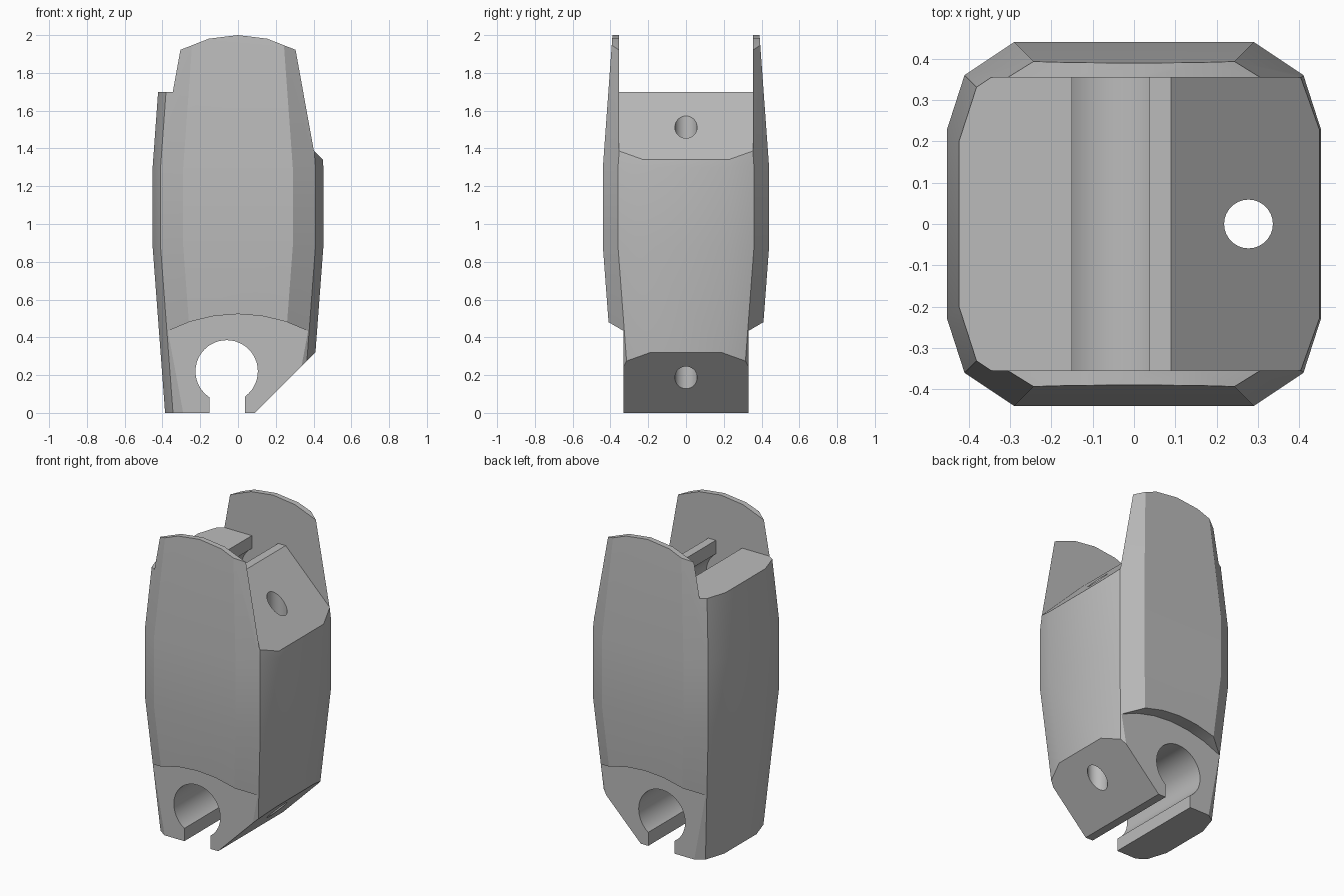
import bpy, bmesh, math

if "Cube" in bpy.data.objects:
    bpy.data.objects.remove(bpy.data.objects["Cube"], do_unlink=True)

grey = bpy.data.materials.new("mid_grey")
grey.use_nodes = True
colour = (0.5, 0.5, 0.5, 1)
grey.diffuse_color = colour
grey.node_tree.nodes["Principled BSDF"].inputs["Base Color"].default_value = colour


def make_object(name, bm):
    bmesh.ops.recalc_face_normals(bm, faces=bm.faces)
    mesh = bpy.data.meshes.new(name)
    bm.to_mesh(mesh)
    bm.free()
    mesh.materials.append(grey)
    obj = bpy.data.objects.new(name, mesh)
    bpy.context.collection.objects.link(obj)
    return obj


def loft(name, rings):
    """Closed solid through rings with equal point counts."""
    bm = bmesh.new()
    loops = [[bm.verts.new(p) for p in ring] for ring in rings]
    for a, b in zip(loops, loops[1:]):
        for i in range(len(a)):
            j = (i + 1) % len(a)
            bm.faces.new((a[i], a[j], b[j], b[i]))
    bm.faces.new(loops[0])
    bm.faces.new(loops[-1])
    return make_object(name, bm)


def prism(name, outline, y0, y1):
    """Extrude an x-z outline along y."""
    return loft(name, [[(x, y, z) for x, z in outline] for y in (y0, y1)])


def circle(cx, cy, r, n):
    return [(cx + r * math.cos(2 * math.pi * i / n),
             cy + r * math.sin(2 * math.pi * i / n)) for i in range(n)]


def arc(half_width, end, peak, steps):
    """Shallow circular crown from -half_width to half_width."""
    rise = peak - end
    r = (half_width ** 2 + rise ** 2) / (2 * rise)
    xs = [half_width * (2 * i / steps - 1) for i in range(steps + 1)]
    return [(x, peak - r + math.sqrt(r * r - x * x)) for x in xs]


def section(z, inset):
    """Twelve-sided section, drawn in by the inset."""
    quarter = [(0.452, 0.23), (0.41, 0.36), (0.29, 0.44)]
    q = [(x - inset, y - inset) for x, y in quarter]
    pts = q + [(-x, y) for x, y in reversed(q)]
    pts += [(-x, -y) for x, y in q] + [(x, -y) for x, y in reversed(q)]
    return [(x, y, z) for x, y in pts]


# Barrel-shaped body with chamfered corners
body = loft("link_body", [section(0, 0.066), section(0.88, 0),
                          section(1.3, 0), section(2.1, 0.058)])
cutters = []

# Crowned tops of the two cheek plates
crown = arc(0.31, 1.92, 2.0, 4)
cutters.append(prism("crown_cutter",
                     [(-1, 1.92)] + crown + [(1, 1.92), (1, 3), (-1, 3)], -1, 1))

# Gap between the cheeks, with a sloped shoulder
cutters.append(prism("gap_cutter",
                     [(-1, 1.7), (0.09, 1.7), (1, 0.79), (1, 3), (-1, 3)],
                     -0.355, 0.355))

# Sloped lower corner
cutters.append(prism("lower_slope_cutter",
                     [(0.09, 0), (1, 0.91), (1, -1), (0.09, -1)], -1, 1))

# Narrowed tongue under an arched step, front and back
step = arc(0.38, 0.43, 0.523, 6)
under = [(-1, 0.43)] + step + [(1, 0.43), (1, -1), (-1, -1)]
for side in (-1, 1):
    cutters.append(prism("tongue_cutter", under, 0.33 * side, side))

# Snap-in pin sockets at both ends, each with an open slot
for centre, mouth, reach in ((0.22, -0.5, 1), (1.48, 2.5, 0.355)):
    cutters.append(prism("socket_cutter", circle(-0.06, centre, 0.165, 48),
                         -reach, reach))
    cutters.append(prism("slot_cutter",
                         [(-0.15, centre), (0.037, centre),
                          (0.037, mouth), (-0.15, mouth)], -reach, reach))

# Vertical cord hole
cutters.append(loft("cord_hole_cutter",
                    [[(x, y, z) for x, y in circle(0.277, 0, 0.059, 32)]
                     for z in (-1, 3)]))

# Carve the body, then discard the cutters
bpy.ops.object.select_all(action="DESELECT")
bpy.context.view_layer.objects.active = body
body.select_set(True)
for cutter in cutters:
    cutter.hide_render = True
    mod = body.modifiers.new("carve", "BOOLEAN")
    mod.operation = "DIFFERENCE"
    mod.solver = "EXACT"
    mod.object = cutter
    bpy.ops.object.modifier_apply(modifier=mod.name)
    bpy.data.objects.remove(cutter, do_unlink=True)

bpy.ops.object.shade_smooth_by_angle(angle=math.radians(25))
